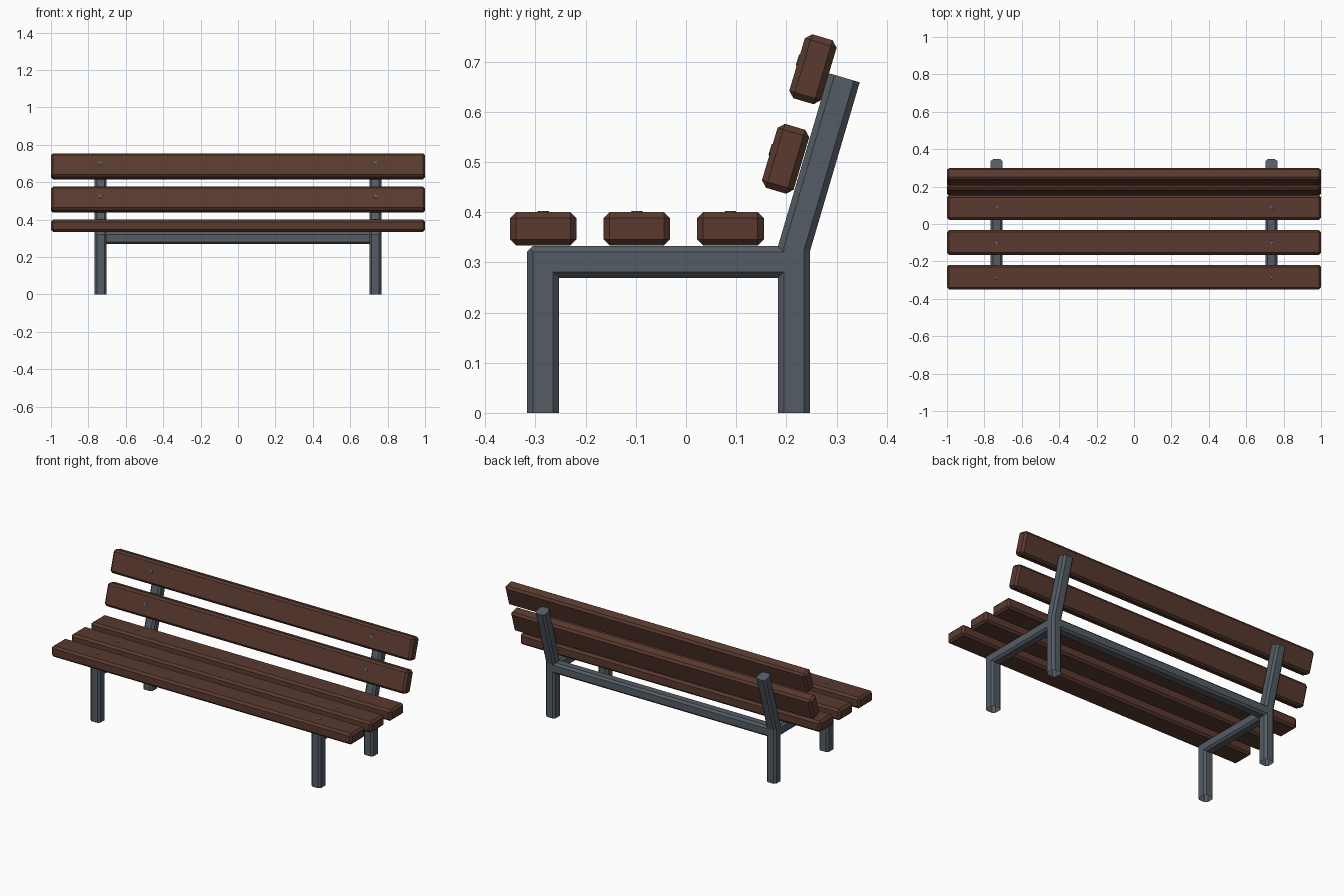
import bpy, bmesh, math
from mathutils import Vector, Matrix

if "Cube" in bpy.data.objects:
    bpy.data.objects.remove(bpy.data.objects["Cube"])

W, C = 0.032, 0.012          # half width and chamfer of the steel tube
POST_X = 0.735
LEAN = math.radians(16.6)


def material(name, rgb):
    m = bpy.data.materials.new(name)
    m.diffuse_color = (*rgb, 1)
    m.use_nodes = True
    m.node_tree.nodes["Principled BSDF"].inputs["Base Color"].default_value = m.diffuse_color
    return m


wood = material("dark_wood", (0.1, 0.042, 0.028))
steel = material("grey_steel", (0.09, 0.107, 0.128))


def finish(bm, name, mat):
    bmesh.ops.recalc_face_normals(bm, faces=bm.faces)
    me = bpy.data.meshes.new(name)
    bm.to_mesh(me)
    bm.free()
    me.materials.append(mat)
    ob = bpy.data.objects.new(name, me)
    bpy.context.collection.objects.link(ob)
    return ob


# Chamfered square tube swept along a path with mitred corners
def tube(path, side, cap_end=False):
    k = W - C
    profile = [(-k, -W), (k, -W), (W, -k), (W, k),
               (k, W), (-k, W), (-W, k), (-W, -k)]
    pts = [Vector(p) for p in path]
    side = Vector(side)
    dirs = [(b - a).normalized() for a, b in zip(pts, pts[1:])]
    bm = bmesh.new()
    rings = []
    for i, p in enumerate(pts):
        d0, d1 = dirs[max(i - 1, 0)], dirs[min(i, len(dirs) - 1)]
        t = (d0 + d1).normalized()
        n = side.cross(t) / t.dot(d0)
        rings.append([bm.verts.new(p + side * u + n * v) for u, v in profile])
    for r0, r1 in zip(rings, rings[1:]):
        for j in range(8):
            q = (j + 1) % 8
            bm.faces.new((r0[j], r0[q], r1[q], r1[j]))
    if cap_end:
        bm.faces.new(rings[-1])
    return bm


# Steel side frames
for label, x in (("left", -POST_X), ("right", POST_X)):
    # front leg turning into the seat rail, outer corner cut off
    bm = tube([(x, -0.285, 0), (x, -0.285, 0.301), (x, 0.195, 0.301)], (1, 0, 0))
    cut = bmesh.ops.bisect_plane(
        bm, geom=bm.verts[:] + bm.edges[:] + bm.faces[:], dist=1e-5,
        plane_co=(x, -0.317, 0.3215), plane_no=(0, -1, 1), clear_outer=True)
    edges = [e for e in cut["geom_cut"] if isinstance(e, bmesh.types.BMEdge)]
    bmesh.ops.holes_fill(bm, edges=edges, sides=0)
    finish(bm, label + "_front_leg_and_rail", steel)
    # rear leg bending back into the backrest post
    bm = tube([(x, 0.215, 0), (x, 0.215, 0.3265), (x, 0.3155, 0.668)],
              (1, 0, 0), cap_end=True)
    finish(bm, label + "_rear_leg_and_post", steel)

# Rear crossbar
finish(tube([(-0.715, 0.215, 0.301), (0.715, 0.215, 0.301)], (0, 1, 0)),
       "rear_crossbar", steel)


# Wooden slat with bevelled edges and two bolt heads on its outer face
def slat(name, y, z, tilt=0.0, bolt_shift=0.0):
    place = Matrix.Translation((0, y, z)) @ Matrix.Rotation(tilt, 4, 'X')
    bm = bmesh.new()
    bmesh.ops.create_cube(bm, size=1, matrix=Matrix.Diagonal((2, 0.133, 0.066, 1)))
    bmesh.ops.bevel(bm, geom=bm.edges[:], offset=0.012, segments=1,
                    profile=0.5, affect='EDGES')
    bm.transform(place)
    finish(bm, name, wood)
    bm = bmesh.new()
    for x in (-POST_X, POST_X):
        bmesh.ops.create_cone(bm, cap_ends=True, segments=8, radius1=0.013,
                              radius2=0.011, depth=0.006,
                              matrix=Matrix.Translation((x, bolt_shift, 0.032)))
    bm.transform(place)
    finish(bm, name + "_bolts", steel)


# Seat
for i in range(3):
    slat(f"seat_slat_{i + 1}", -0.2845 + 0.1865 * i, 0.367)

# Backrest
for name, y, z in (("lower", 0.1985, 0.5065), ("upper", 0.253, 0.685)):
    slat(name + "_back_slat", y, z, math.pi / 2 - LEAN, 0.009)
